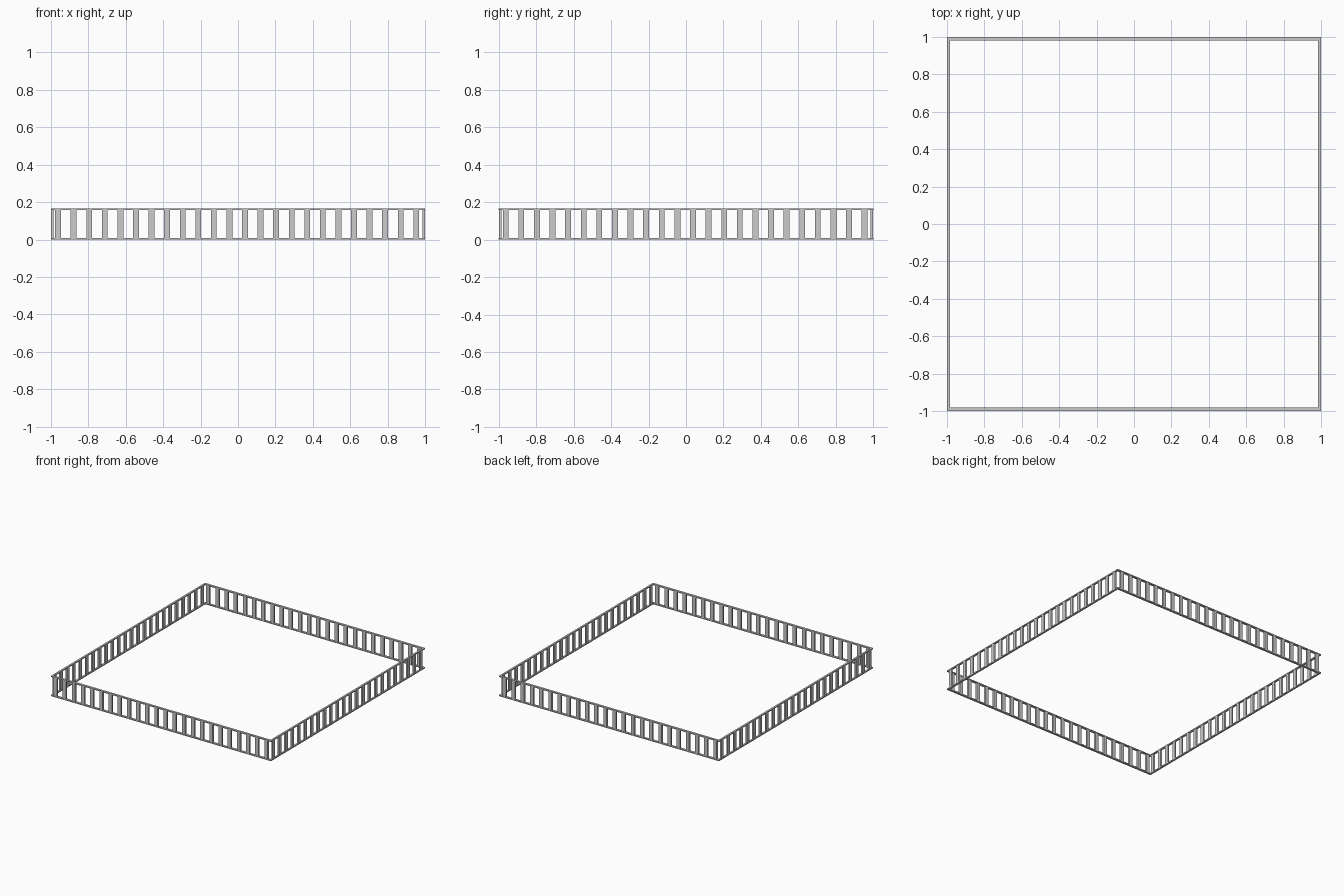
import bpy, bmesh
from mathutils import Vector

if "Cube" in bpy.data.objects:
    bpy.data.objects.remove(bpy.data.objects["Cube"])

H = 0.166        # fence height
RAIL = 0.009     # rail height
T_FB = 0.018     # thickness of front and back panels
T_LR = 0.015     # thickness of side panels
N = 24           # slats per side
FIRST, LAST = -0.962, 0.953
SLAT = 0.031

mat = bpy.data.materials.new("light grey")
mat.diffuse_color = (0.6, 0.6, 0.6, 1)
mat.use_nodes = True
mat.node_tree.nodes["Principled BSDF"].inputs["Base Color"].default_value = mat.diffuse_color


def add_box(bm, center, size):
    verts = bmesh.ops.create_cube(bm, size=1)["verts"]
    for v in verts:
        v.co = Vector(c + a * s for a, c, s in zip(v.co, center, size))


def make(name, boxes):
    bm = bmesh.new()
    for center, size in boxes:
        add_box(bm, center, size)
    mesh = bpy.data.meshes.new(name)
    bm.to_mesh(mesh)
    bm.free()
    mesh.materials.append(mat)
    bpy.context.collection.objects.link(bpy.data.objects.new(name, mesh))


def panel(name, along_x, side):
    t = T_FB if along_x else T_LR
    length = 2.0 if along_x else 2.0 - 2 * T_FB
    off = side * (1 - t / 2)

    def box(u, z, lu, lt, lz):
        if along_x:
            return (u, off, z), (lu, lt, lz)
        return (off, u, z), (lt, lu, lz)

    # top and bottom rails
    make(name + "_rails", [box(0, z, length, t, RAIL) for z in (RAIL / 2, H - RAIL / 2)])
    # upright slats between the rails
    step = (LAST - FIRST) / (N - 1)
    make(name + "_slats", [box(FIRST + i * step, H / 2, SLAT, t * 0.8, H - 2 * RAIL)
                           for i in range(N)])


panel("front_fence", True, -1)
panel("back_fence", True, 1)
panel("left_fence", False, -1)
panel("right_fence", False, 1)
